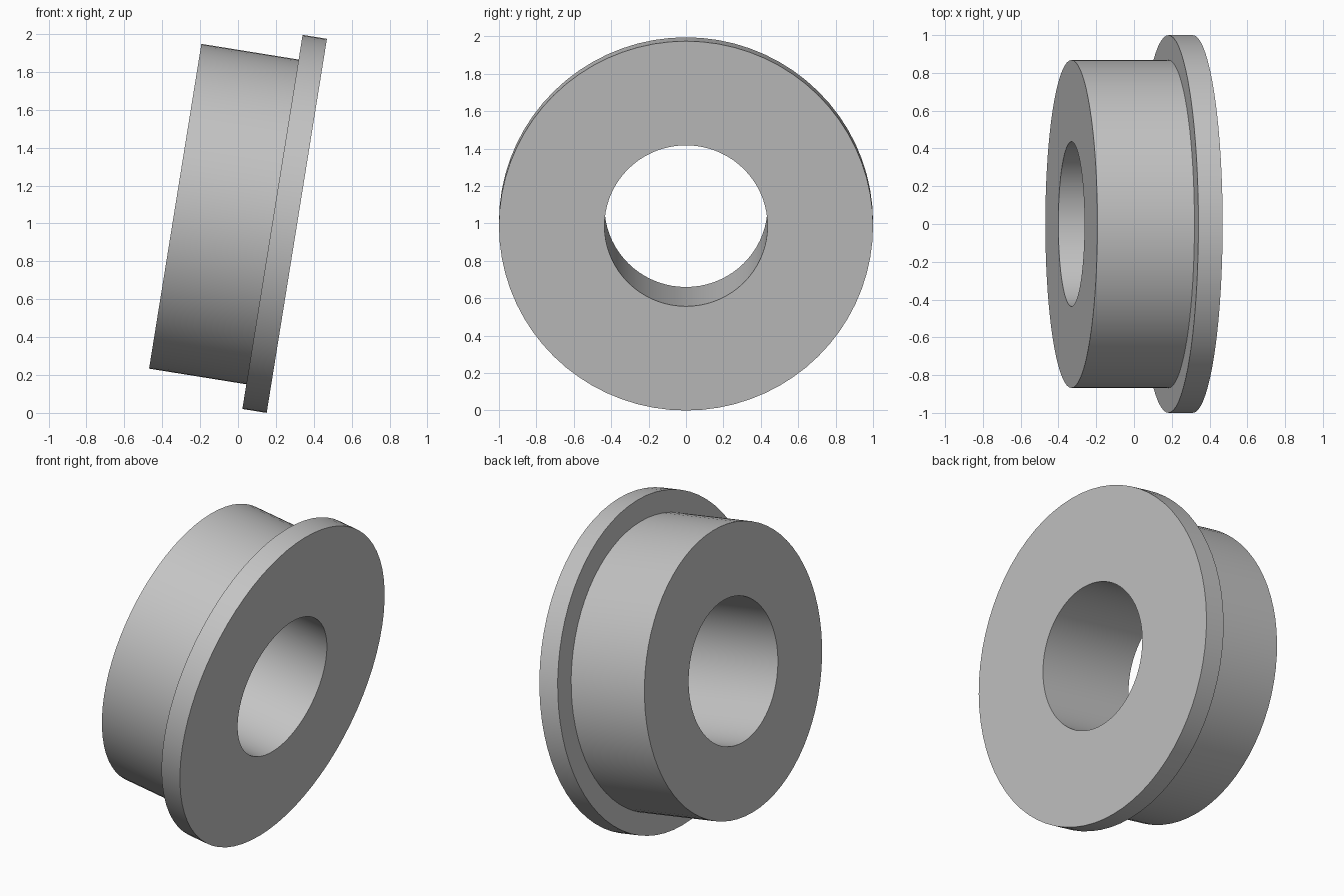
import bpy
import bmesh
from math import cos, sin, pi, radians
from mathutils import Matrix

cube = bpy.data.objects.get("Cube")
if cube:
    bpy.data.objects.remove(cube, do_unlink=True)

SIDES = 72
BORE, BODY, FLANGE = 0.436, 0.868, 1.0
LENGTH, RIM = 0.65, 0.13
TILT = radians(9.15)

grey = bpy.data.materials.new("light_grey")
grey.use_nodes = True
colour = (0.55, 0.55, 0.55, 1)
grey.diffuse_color = colour
grey.node_tree.nodes["Principled BSDF"].inputs["Base Color"].default_value = colour


def lathe(name, profile):
    """Revolve a closed (x, radius) profile around the x axis."""
    bm = bmesh.new()
    rings = []
    for i in range(SIDES):
        a = 2 * pi * i / SIDES
        rings.append([bm.verts.new((x, r * cos(a), r * sin(a))) for x, r in profile])
    n = len(profile)
    for i in range(SIDES):
        here, after = rings[i], rings[(i + 1) % SIDES]
        for j in range(n):
            k = (j + 1) % n
            bm.faces.new((here[j], here[k], after[k], after[j]))
    bmesh.ops.recalc_face_normals(bm, faces=bm.faces)
    mesh = bpy.data.meshes.new(name)
    bm.to_mesh(mesh)
    bm.free()
    mesh.materials.append(grey)
    obj = bpy.data.objects.new(name, mesh)
    bpy.context.collection.objects.link(obj)
    return obj


# Flanged bushing: bore, long sleeve and thin rim in one profile
half = LENGTH / 2
step = half - RIM
bushing = lathe("flanged_bushing", [
    (-half, BORE), (-half, BODY), (step, BODY),
    (step, FLANGE), (half, FLANGE), (half, BORE),
])

# Lean the axis, then rest the rim on the ground and centre the width
bushing.data.transform(Matrix.Rotation(TILT, 4, 'Y'))
xs = [v.co.x for v in bushing.data.vertices]
zs = [v.co.z for v in bushing.data.vertices]
bushing.data.transform(Matrix.Translation((-(min(xs) + max(xs)) / 2, 0, -min(zs))))

bpy.ops.object.select_all(action='DESELECT')
bushing.select_set(True)
bpy.context.view_layer.objects.active = bushing
bpy.ops.object.shade_smooth_by_angle(angle=radians(30))
